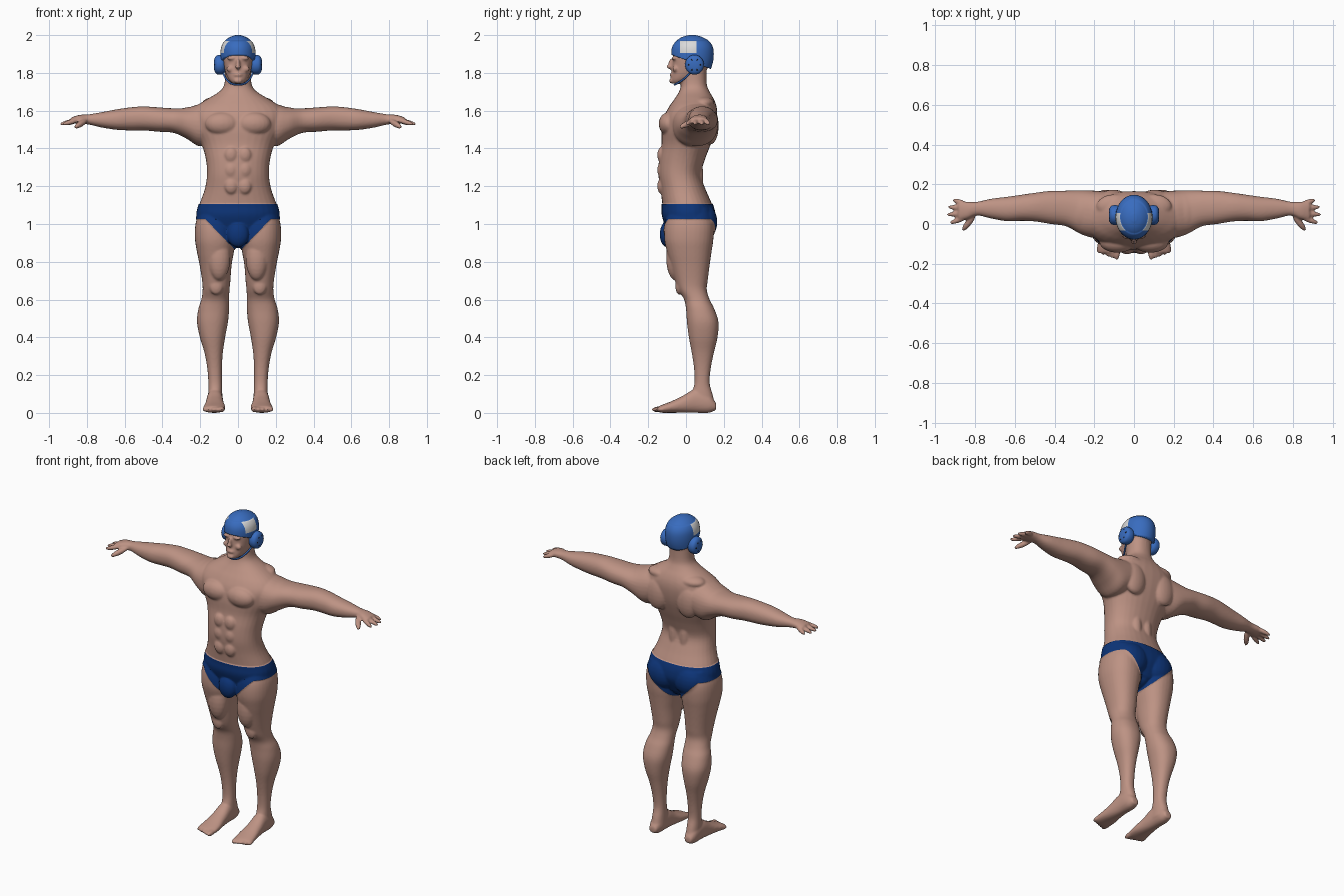
import bpy, bmesh, math
from mathutils import Vector, Matrix

if "Cube" in bpy.data.objects:
    bpy.data.objects.remove(bpy.data.objects["Cube"], do_unlink=True)


def material(name, rgb):
    m = bpy.data.materials.new(name)
    m.use_nodes = True
    m.diffuse_color = (*rgb, 1)
    m.node_tree.nodes["Principled BSDF"].inputs["Base Color"].default_value = (*rgb, 1)
    return m


SKIN = material("skin", (0.51, 0.29, 0.23))
NAVY = material("trunks navy", (0.004, 0.035, 0.19))
BLUE = material("cap blue", (0.04, 0.15, 0.52))
WHITE = material("patch white", (0.7, 0.7, 0.7))
DARK = material("vent dark", (0.02, 0.02, 0.03))


def make_object(name, bm, mats):
    mesh = bpy.data.meshes.new(name)
    bmesh.ops.recalc_face_normals(bm, faces=bm.faces)
    for f in bm.faces:
        f.smooth = True
    bm.to_mesh(mesh)
    bm.free()
    ob = bpy.data.objects.new(name, mesh)
    for m in mats:
        mesh.materials.append(m)
    bpy.context.collection.objects.link(ob)
    return ob


def spline(rows, steps=4):
    """Smoothly interpolated rows."""
    out = []
    for i in range(len(rows) - 1):
        a, b = rows[max(i - 1, 0)], rows[i]
        c, d = rows[i + 1], rows[min(i + 2, len(rows) - 1)]
        for k in range(steps):
            t = k / steps
            out.append([q + t * (r - p + t * (2 * p - 5 * q + 4 * r - s + t * (3 * (q - r) + s - p))) / 2
                        for p, q, r, s in zip(a, b, c, d)])
    return out + [rows[-1]]


def loft(bm, axis, rows, sides=32, power=0.9):
    """Rounded rings along an axis; a row is position, then low and high on the other two axes."""
    others = [i for i in range(3) if i != axis]
    rings = []
    for t, a0, a1, b0, b1 in spline(rows):
        ring = []
        for k in range(sides):
            ang = 2 * math.pi * k / sides
            co = [t, t, t]
            for i, lo, hi, w in zip(others, (a0, b0), (a1, b1), (math.cos(ang), math.sin(ang))):
                co[i] = (lo + hi) / 2 + (hi - lo) / 2 * math.copysign(abs(w) ** power, w)
            ring.append(bm.verts.new(co))
        rings.append(ring)
    for r, s in zip(rings, rings[1:]):
        for k in range(sides):
            n = (k + 1) % sides
            bm.faces.new((r[k], r[n], s[n], s[k]))
    bm.faces.new(rings[0][::-1])
    bm.faces.new(rings[-1])


def blob(bm, centre, radii, turn=None):
    m = Matrix.Translation(centre) @ (turn or Matrix()) @ Matrix.Diagonal((*radii, 1))
    bmesh.ops.create_uvsphere(bm, u_segments=20, v_segments=12, radius=1, matrix=m)


def digit(bm, p, q, r):
    p, q = Vector(p), Vector(q)
    turn = (q - p).to_track_quat('Z', 'Y').to_matrix().to_4x4()
    blob(bm, (p + q) / 2, (r, r, (q - p).length / 2), turn)


def cut(bm, co, no, keep=lambda v: True, clear=False):
    verts = [v for v in bm.verts if keep(v)]
    inside = set(verts)
    geom = verts + [e for e in bm.edges if inside.issuperset(e.verts)]
    geom += [f for f in bm.faces if inside.issuperset(f.verts)]
    return bmesh.ops.bisect_plane(bm, geom=geom, plane_co=co, plane_no=no, clear_inner=clear)


# Limbs, one side
body = bmesh.new()
loft(body, 2, [
    (1.08, .06, .20, -.08, .12), (1.0, .02, .225, -.11, .145), (.92, .012, .228, -.115, .145),
    (.85, .022, .217, -.10, .135), (.78, .034, .203, -.08, .125), (.7, .04, .19, -.058, .115),
    (.65, .045, .187, -.04, .11), (.6, .047, .194, -.01, .125), (.55, .047, .21, 0, .15),
    (.48, .053, .217, .005, .172), (.4, .068, .202, .015, .167), (.32, .08, .178, .03, .148),
    (.24, .085, .163, .042, .132), (.16, .085, .157, .045, .125), (.1, .083, .158, .03, .14),
    (.04, .08, .16, .02, .155)])
loft(body, 1, [
    (.16, .1, .145, .015, .05), (.12, .085, .16, 0, .1), (.05, .08, .165, 0, .125),
    (-.02, .075, .172, 0, .088), (-.08, .067, .181, 0, .06), (-.125, .068, .186, 0, .043),
    (-.145, .075, .18, .003, .035)])
loft(body, 0, [
    (.12, -.06, .16, 1.44, 1.64), (.2, -.07, .168, 1.41, 1.635), (.27, -.05, .17, 1.45, 1.615),
    (.34, -.012, .168, 1.482, 1.612), (.42, 0, .167, 1.488, 1.617), (.5, .013, .157, 1.495, 1.622),
    (.57, .016, .147, 1.495, 1.617), (.64, .014, .137, 1.498, 1.607), (.72, .028, .127, 1.51, 1.592),
    (.79, .043, .112, 1.526, 1.58), (.84, .025, .112, 1.53, 1.577), (.885, .02, .11, 1.533, 1.563)])

# Toes, fingers and thumb
for i in range(5):
    x, tip = .086 + .0225 * i, -.182 + .008 * i
    digit(body, (x, -.1, .022), (x, tip, .016), .016 - .001 * i)
for base, tip, end in ((.1, .122, .915), (.08, .086, .94), (.057, .046, .945), (.034, .004, .93)):
    digit(body, (.84, base, 1.552), (end, tip, 1.527), .0135)
digit(body, (.8, .05, 1.55), (.865, -.035, 1.51), .0165)

# Muscles and facial forms, one side
for c, r in (
        ((.083, -.09, 1.53), (.092, .055, .062)),      # chest
        ((.09, .1, 1.01), (.095, .062, .09)),          # buttock
        ((.105, .13, 1.52), (.075, .043, .1)),         # shoulder blade
        ((.036, .065, 1.25), (.032, .026, .13)),       # lower back
        ((.115, -.036, .67), (.036, .02, .045)),       # kneecap
        ((.1, -.055, .82), (.06, .05, .12)),           # thigh
        ((.25, .06, 1.56), (.08, .1, .06)),            # shoulder
        ((.1, .09, 1.64), (.09, .06, .035)),           # upper back
        ((.034, -.062, 1.877), (.026, .014, .009)),    # brow
        ((.042, -.058, 1.82), (.02, .014, .016))):     # cheek
    blob(body, c, r)
for z in (1.2, 1.285, 1.365):
    blob(body, (.036, -.13, z), (.035, .022, .042))

# Mirror the side to the other side
copy = bmesh.ops.duplicate(body, geom=body.verts[:] + body.edges[:] + body.faces[:])["geom"]
for g in copy:
    if isinstance(g, bmesh.types.BMVert):
        g.co.x = -g.co.x
bmesh.ops.reverse_faces(body, faces=[g for g in copy if isinstance(g, bmesh.types.BMFace)])


def centre_loft(bm, rows, **kw):
    loft(bm, 2, [(z, -w, w, y0, y1) for z, w, y0, y1 in rows], **kw)


# Torso with neck, then head
centre_loft(body, [
    (.92, .1, -.08, .11), (1.0, .205, -.11, .148), (1.05, .217, -.125, .152), (1.1, .206, -.125, .14),
    (1.18, .177, -.135, .105), (1.26, .164, -.146, .08), (1.34, .17, -.143, .1), (1.42, .192, -.13, .13),
    (1.5, .23, -.128, .155), (1.57, .25, -.115, .165), (1.62, .225, -.09, .162), (1.66, .165, -.062, .148),
    (1.7, .1, -.037, .125), (1.74, .072, -.026, .11), (1.82, .068, -.026, .108)])
centre_loft(body, [
    (1.742, .026, -.072, -.02), (1.76, .046, -.08, .03), (1.79, .062, -.077, .085),
    (1.83, .073, -.072, .118), (1.88, .079, -.069, .132), (1.93, .078, -.062, .13), (1.96, .05, -.03, .1)])
for c, r in (((0, -.08, 1.845), (.011, .014, .03)), ((0, -.088, 1.832), (.015, .016, .011)),
             ((0, -.076, 1.789), (.024, .011, .01)), ((0, -.08, 1.757), (.022, .01, .012)),
             ((0, -.1, .945), (.055, .035, .065)), ((0, .01, .935), (.07, .1, .06))):
    blob(body, c, r)

# Fuse all forms to one smooth skin
source = make_object("body_source", body, [])
fuse = source.modifiers.new("fuse", 'REMESH')
fuse.mode, fuse.voxel_size = 'VOXEL', 0.006
soft = source.modifiers.new("soften", 'SMOOTH')
soft.factor, soft.iterations = 0.5, 6
bpy.context.view_layer.update()
evaluated = source.evaluated_get(bpy.context.evaluated_depsgraph_get())
body = bmesh.new()
body.from_mesh(evaluated.to_mesh())
bpy.data.objects.remove(source, do_unlink=True)
floor = min(v.co.z for v in body.verts)
bmesh.ops.translate(body, vec=(0, 0, -floor), verts=body.verts)

# Swim trunks: cut clean edges, colour the faces, lift the cloth slightly
TOP, LEG, CROTCH, SLOPE = 1.105, 1.025, .845, 1.05
hips = lambda v: .8 < v.co.z < 1.16
for co, no in (((0, 0, TOP), (0, 0, 1)), ((0, 0, LEG), (0, 0, 1)),
               ((0, 0, CROTCH), (-SLOPE, 0, 1)), ((0, 0, CROTCH), (SLOPE, 0, 1))):
    cut(body, co, no, hips)
body.normal_update()
cloth = set()
for f in body.faces:
    c = f.calc_center_median()
    if min(LEG, CROTCH + SLOPE * abs(c.x)) < c.z < TOP:
        f.material_index = 1
        cloth.update(f.verts)
for v, n in [(v, v.normal.copy()) for v in cloth]:
    v.co += n * 0.004
make_object("body", body, [SKIN, NAVY])

# Cap with a sloping rim and a pale patch on each side
cap = bmesh.new()
centre_loft(cap, [
    (1.79, .083, -.058, .12), (1.85, .09, -.072, .141), (1.9, .093, -.078, .147), (1.94, .088, -.072, .141),
    (1.97, .07, -.05, .12), (1.99, .042, -.02, .085), (2.0, .012, .015, .05)], sides=48, power=1)
cut(cap, (0, -.075, 1.895), (0, .36, 1), clear=True)
bmesh.ops.holes_fill(cap, edges=[e for e in cap.edges if e.is_boundary])
Y0, Y1, Z0, Z1 = -.032, .055, 1.905, 1.97
for y in (Y0, Y1):
    cut(cap, (0, y, 0), (0, 1, 0), lambda v: v.co.z > 1.88)
for z in (Z0, Z1):
    cut(cap, (0, 0, z), (0, 0, 1))
for f in cap.faces:
    c = f.calc_center_median()
    if Y0 < c.y < Y1 and Z0 < c.z < Z1:
        f.material_index = 1
make_object("cap", cap, [BLUE, WHITE])

# Ear cups with vents
EAR_Y, EAR_Z = .045, 1.843
for side, label in ((1, "left"), (-1, "right")):
    cup = bmesh.new()
    loft(cup, 0, [(side * x, EAR_Y - r, EAR_Y + r, EAR_Z - r * 1.05, EAR_Z + r * 1.05) for x, r in
                  ((.066, .036), (.08, .047), (.095, .05), (.112, .047), (.122, .036), (.127, .02))], power=1)
    make_object(label + "_ear_cup", cup, [BLUE])
    vents = bmesh.new()
    for k in range(6):
        a = math.tau * k / 6
        blob(vents, (side * .1235, EAR_Y + .029 * math.cos(a), EAR_Z + .029 * math.sin(a)), (.003, .005, .005))
    make_object(label + "_ear_vents", vents, [DARK])

# Chin strap
curve = bpy.data.curves.new("chin_strap", 'CURVE')
curve.dimensions, curve.bevel_depth, curve.bevel_resolution = '3D', .005, 2
path = curve.splines.new('NURBS')
half = [(.083, .03, 1.81), (.07, .0, 1.775), (.05, -.035, 1.75), (.025, -.058, 1.738)]
points = half + [(0, -.062, 1.737)] + [(-x, y, z) for x, y, z in half[::-1]]
path.points.add(len(points) - 1)
for p, co in zip(path.points, points):
    p.co = (*co, 1)
path.use_endpoint_u = True
curve.materials.append(BLUE)
bpy.context.collection.objects.link(bpy.data.objects.new("chin_strap", curve))
